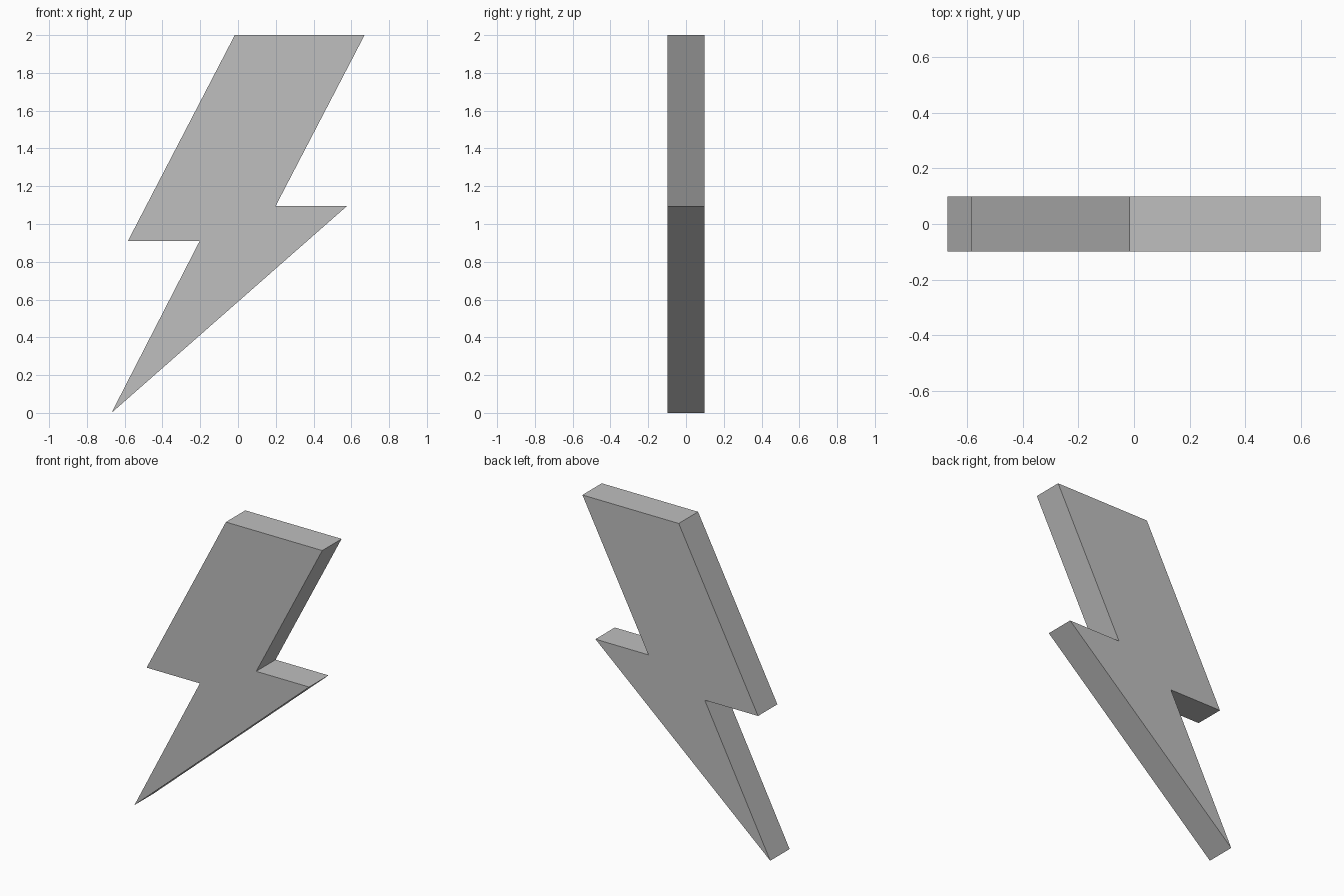
import bpy
import bmesh
from mathutils import Vector

cube = bpy.data.objects.get("Cube")
if cube:
    bpy.data.objects.remove(cube, do_unlink=True)

# Plain grey material
grey = bpy.data.materials.new("grey")
grey.use_nodes = True
colour = (0.52, 0.52, 0.52, 1)
grey.diffuse_color = colour
grey.node_tree.nodes["Principled BSDF"].inputs["Base Color"].default_value = colour

# Bolt outline in x and z, counter-clockwise from the lower point
HALF_DEPTH = 0.0985
outline = [(-0.67, 0), (0.577, 1.095), (0.199, 1.095), (0.67, 2),
           (-0.017, 2), (-0.583, 0.91), (-0.203, 0.91)]

# Extrude the outline from front to back
bm = bmesh.new()
front = bm.faces.new([bm.verts.new((x, -HALF_DEPTH, z)) for x, z in outline])
result = bmesh.ops.extrude_face_region(bm, geom=[front], use_keep_orig=True)
back_verts = [v for v in result["geom"] if isinstance(v, bmesh.types.BMVert)]
bmesh.ops.translate(bm, verts=back_verts, vec=Vector((0, 2 * HALF_DEPTH, 0)))
bmesh.ops.recalc_face_normals(bm, faces=bm.faces)

mesh = bpy.data.meshes.new("lightning_bolt")
bm.to_mesh(mesh)
bm.free()
mesh.materials.append(grey)
bolt = bpy.data.objects.new("lightning_bolt", mesh)
bpy.context.collection.objects.link(bolt)
